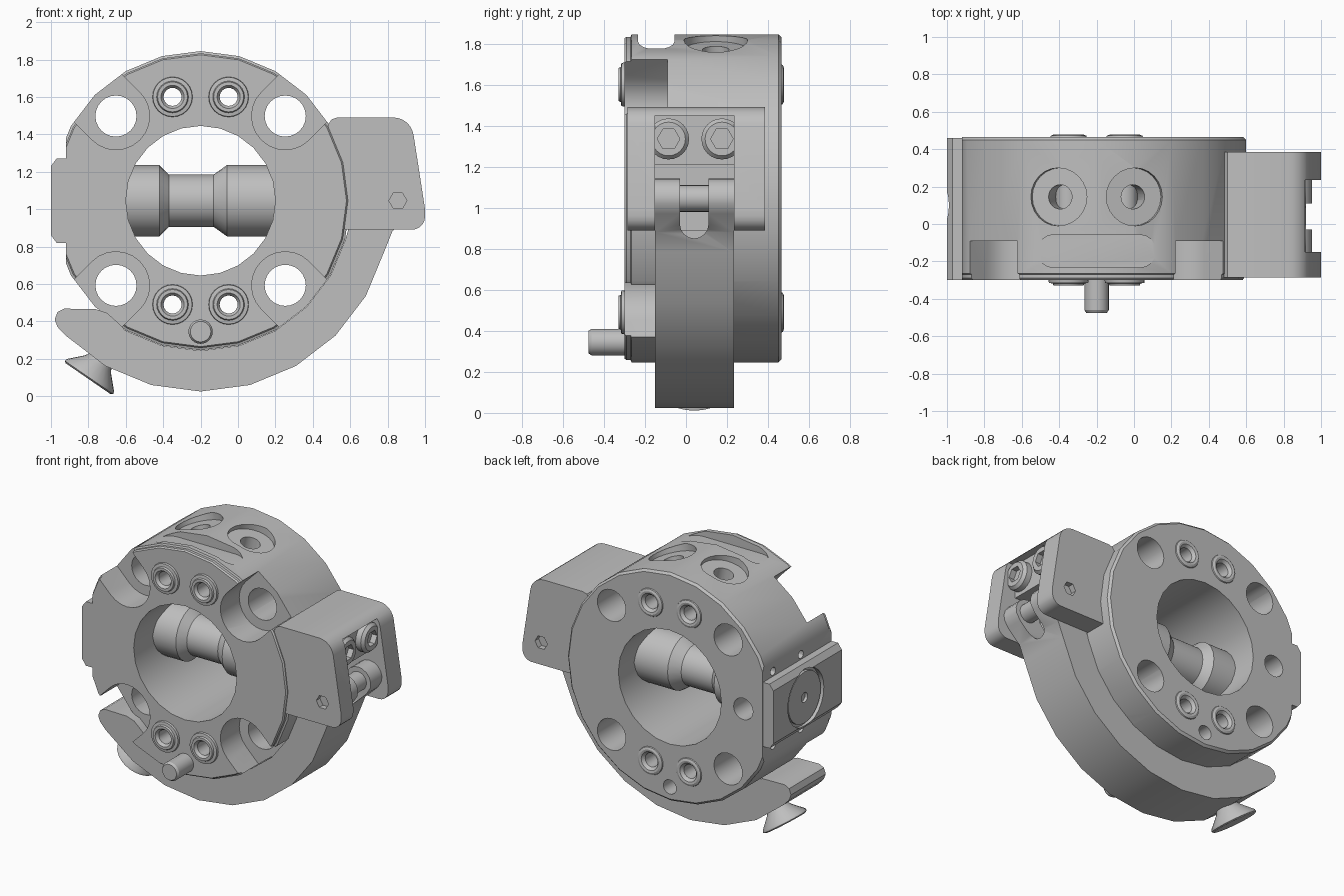
import bpy, bmesh
from math import sin, cos, pi, radians
from mathutils import Vector

if "Cube" in bpy.data.objects:
    bpy.data.objects.remove(bpy.data.objects["Cube"])

steel = bpy.data.materials.new("plain grey steel")
GREY = (0.52, 0.52, 0.52, 1)
steel.diffuse_color = GREY
steel.use_nodes = True
steel.node_tree.nodes["Principled BSDF"].inputs["Base Color"].default_value = GREY

CX, CZ = -0.2, 1.045            # ring centre
FRONT, BACK = -0.3, 0.465       # ring faces
X, Y, Z = Vector((1, 0, 0)), Vector((0, 1, 0)), Vector((0, 0, 1))


def finish(name, bm):
    bmesh.ops.recalc_face_normals(bm, faces=bm.faces)
    mesh = bpy.data.meshes.new(name)
    bm.to_mesh(mesh)
    bm.free()
    mesh.materials.append(steel)
    ob = bpy.data.objects.new(name, mesh)
    bpy.context.collection.objects.link(ob)
    return ob


def lathe(name, profile, origin, axis, sides=24, closed=False):
    """Revolve (radius, distance) pairs about an axis."""
    bm = bmesh.new()
    q = Vector(axis).to_track_quat('Z', 'Y')
    rings = []
    for r, t in profile:
        rings.append([bm.verts.new(Vector(origin) + q @ Vector(
            (r * cos(2 * pi * i / sides), r * sin(2 * pi * i / sides), t)))
            for i in range(sides)])
    pairs = list(zip(rings, rings[1:]))
    if closed:
        pairs.append((rings[-1], rings[0]))
    else:
        bm.faces.new(rings[0])
        bm.faces.new(rings[-1])
    for a, b in pairs:
        for i in range(sides):
            j = (i + 1) % sides
            bm.faces.new((a[i], a[j], b[j], b[i]))
    return finish(name, bm)


def rod(name, r, t0, t1, origin, axis, sides=24):
    return lathe(name, [(r, t0), (r, t1)], origin, axis, sides)


def prism(name, pts, lo, hi, place=lambda a, b, t: (a, t, b)):
    """Extrude an outline; by default an x-z outline along y."""
    bm = bmesh.new()
    ends = [[bm.verts.new(place(a, b, t)) for a, b in pts] for t in (lo, hi)]
    for e in ends:
        bm.faces.new(e)
    for i in range(len(pts)):
        j = (i + 1) % len(pts)
        bm.faces.new((ends[0][i], ends[0][j], ends[1][j], ends[1][i]))
    return finish(name, bm)


def box(name, x0, x1, y0, y1, z0, z1):
    return prism(name, [(x0, z0), (x1, z0), (x1, z1), (x0, z1)], y0, y1)


def arc(cx, cy, r, a0, a1, n):
    return [(cx + r * cos(radians(a0 + (a1 - a0) * i / n)),
             cy + r * sin(radians(a0 + (a1 - a0) * i / n))) for i in range(n + 1)]


def cut(target, *cutters):
    bpy.context.view_layer.objects.active = target
    for c in cutters:
        m = target.modifiers.new("cut", 'BOOLEAN')
        m.operation, m.solver, m.object = 'DIFFERENCE', 'EXACT', c
        bpy.ops.object.modifier_apply(modifier=m.name)
        bpy.data.objects.remove(c)


# Main ring, with a shallow step on the front rim and eased edges
ring = lathe("ring_body", [(0.4, FRONT), (0.78, FRONT), (0.788, -0.29), (0.788, -0.27),
                           (0.8, -0.265), (0.8, 0.45), (0.785, BACK), (0.4, BACK)],
             (CX, 0, CZ), Y, closed=True)
cut(ring, box("flat_cutter", -1.3, -0.92, -1, 1, 0, 2))

# Four corner holes with counterbores that open outwards
for k in range(4):
    a = radians(45 + 90 * k)
    d, s = Vector((cos(a), 0, sin(a))), Vector((-sin(a), 0, cos(a)))
    c = Vector((CX, 0, CZ)) + d * 0.64
    mouth = [(0.4, -0.18), (0.4, 0.18)] + arc(0, 0, 0.18, 90, 270, 12)
    cut(ring, rod("hole_cutter", 0.11, -1, 1, c, Y),
        prism("counterbore_cutter", mouth, -0.6, -0.09,
              lambda u, v, t: c + d * u + s * v + Y * t))

# Four hollow fixing bushes
for x in (CX - 0.15, CX + 0.15):
    for z in (CZ - 0.555, CZ + 0.555):
        cut(ring, rod("bush_cutter", 0.07, -1, 1, (x, 0, z), Y))
        lathe("hollow_bush", [(0.048, -0.31), (0.062, -0.33), (0.08, -0.33), (0.085, -0.318),
                              (0.105, -0.315), (0.108, -0.295), (0.07, -0.29), (0.07, 0.455),
                              (0.1, 0.46), (0.095, 0.472), (0.08, 0.478), (0.065, 0.475),
                              (0.048, 0.455)], (x, 0, z), Y, closed=True)

# Two tilted spot-faced ports and an oblong pocket on the top
for s in (-1, 1):
    a = radians(15 * s)
    d = Vector((sin(a), 0, cos(a)))
    o = (CX, 0.145, CZ)
    cut(ring, rod("spotface_cutter", 0.155, 0.75, 1, o, d),
        rod("port_cutter", 0.065, 0.5, 1, o, d))
slot = arc(CX + 0.23, -0.145, 0.088, -90, 90, 8) + arc(CX - 0.23, -0.145, 0.088, 90, 270, 8)
cut(ring, prism("pocket_cutter", slot, 1.775, 2, lambda a, b, t: (a, b, t)))

# Holes in the back face and in the flat side
cut(ring, rod("back_hole_cutter", 0.075, 0.25, 1, (-0.77, 0, CZ), Y),
    rod("pin_hole_cutter", 0.05, 0.3, 1, (CX, 0, 0.345), Y))
for y in (0.04, 0.35):
    for z in (CZ - 0.26, CZ + 0.26):
        cut(ring, rod("dowel_cutter", 0.028, -1.1, -0.85, (0, y, z), X, 12))

# Side boss with a recessed plug
boss = prism("side_boss", [(-0.915, 0.82), (-0.97, 0.82), (-1, 0.86),
                           (-1, 1.23), (-0.97, 1.27), (-0.915, 1.27)], FRONT, BACK - 0.005)
cut(boss, rod("plug_seat_cutter", 0.2, -1.1, -0.97, (0, 0.1, CZ), X))
plug = rod("side_plug", 0.18, -0.99, -0.95, (0, 0.1, CZ), X)
cut(plug, rod("plug_hole_cutter", 0.035, -1.1, -0.965, (0, 0.1, CZ), X, 12))

# Waisted cross bar through the bore
lathe("cross_bar", [(0.19, -0.62), (0.19, -0.42), (0.14, -0.37), (0.14, -0.13),
                    (0.19, -0.06), (0.19, 0.22)], (0, 0.1, CZ), X)

# Locating pin on the front
lathe("locating_pin", [(0.065, -0.28), (0.065, -0.46), (0.055, -0.475)], (CX, 0, 0.345), Y)

# Hinge block with two cheeks, a bolt pocket and an open lower gap
HX, HZ = 0.855, CZ
outline = ([(0.48, 1.45), (0.5, 1.48), (0.53, 1.49)] + arc(0.83, 1.38, 0.11, 90, 8, 6)
           + [(1, 1.0)] + arc(0.93, 0.96, 0.07, 0, -90, 5) + [(0.57, 0.89), (0.57, 1.1)])
block = prism("hinge_block", outline, -0.285, 0.385)
cut(block, box("pocket_cutter", 0.86, 1.2, -0.15, 0.235, 1.15, 1.45),
    box("gap_cutter", 0.65, 1.2, -0.15, 0.235, 0.7, 1.21))
for y in (-0.285, 0.385):
    cut(block, rod("hex_cutter", 0.048, y - 0.04, y + 0.04, (0.855, 0, 1.045), Y, 6))
for y in (-0.085, 0.175):
    bolt = lathe("block_bolt", [(0.1, 0.85), (0.1, 0.9), (0.082, 0.92)],
                 (0, y, 1.335), X)
    cut(bolt, rod("socket_cutter", 0.055, 0.88, 1, (0, y, 1.335), X, 6))
rod("hinge_pin", 0.065, -0.2, 0.28, (HX, 0, HZ), Y)

# Curved swing arm with a forked knuckle
arm_outline = (arc(CX, CZ, 1.02, 225, 345, 8) + [(0.825, 0.88), (0.92, 0.97)]
               + arc(HX, HZ, 0.098, -15, 195, 10) + [(0.7, 0.95), (0.6, 0.93)]
               + arc(CX, CZ, 0.802, 345, 240, 7)
               + [(-0.65, 0.4), (-0.7, 0.445), (-0.76, 0.465), (-0.93, 0.468),
                  (-0.965, 0.45), (-0.98, 0.41), (-0.965, 0.37)])
arm = prism("swing_arm", arm_outline, -0.15, 0.235)
fork = [(-0.03, 1.3), (0.11, 1.3)] + arc(0.04, 0.92, 0.07, 0, -180, 8)
cut(arm, prism("fork_cutter", fork, 0.64, 1.2, lambda a, b, t: (t, a, b)))

# Flared screw under the arm tip
lathe("flared_screw", [(0.145, -0.008), (0.157, 0), (0.153, 0.015), (0.085, 0.085),
                       (0.07, 0.11), (0.07, 0.25)], (-0.797, 0.04, 0.1), (0.567, 0, 0.824))

# Soft shading with crisp edges
bpy.ops.object.select_all(action='DESELECT')
for ob in bpy.context.collection.objects:
    if ob.type == 'MESH':
        ob.select_set(True)
        bpy.context.view_layer.objects.active = ob
bpy.ops.object.shade_smooth_by_angle(angle=radians(30))
